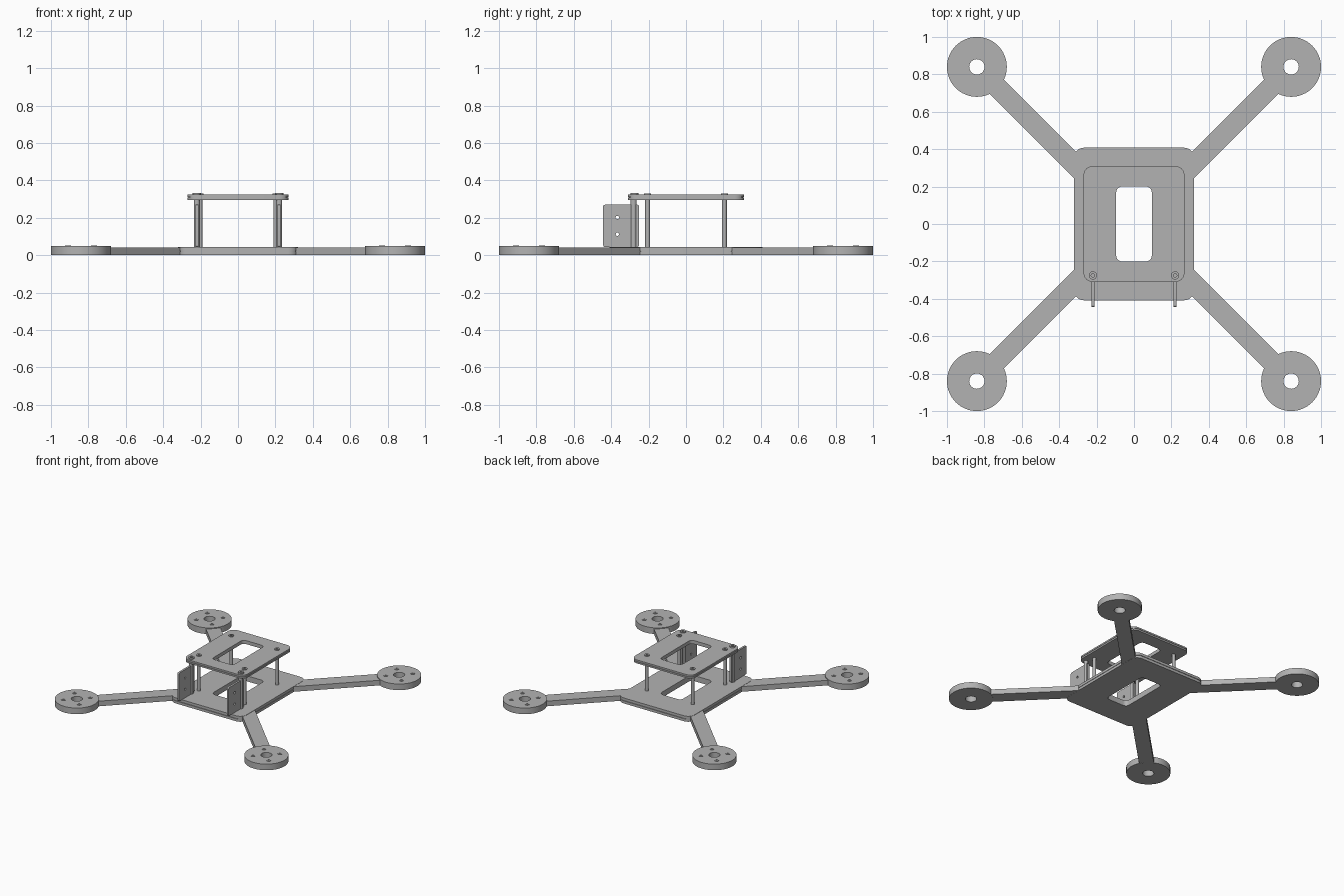
import bpy, bmesh, math
from mathutils import Matrix, Vector

if "Cube" in bpy.data.objects:
    bpy.data.objects.remove(bpy.data.objects["Cube"], do_unlink=True)

grey = bpy.data.materials.new("frame grey")
grey.use_nodes = True
COLOUR = (0.45, 0.45, 0.45, 1)
grey.diffuse_color = COLOUR
grey.node_tree.nodes["Principled BSDF"].inputs["Base Color"].default_value = COLOUR


def add_mesh(name, bm, matrix=Matrix()):
    """Clean up a bmesh and link it as a smooth-by-angle object."""
    bmesh.ops.remove_doubles(bm, verts=bm.verts, dist=1e-5)
    bmesh.ops.transform(bm, matrix=matrix, verts=bm.verts)
    bmesh.ops.recalc_face_normals(bm, faces=bm.faces)
    mesh = bpy.data.meshes.new(name)
    bm.to_mesh(mesh)
    bm.free()
    mesh.shade_smooth()
    mesh.set_sharp_from_angle(angle=math.radians(35))
    mesh.materials.clear()
    mesh.materials.append(grey)
    obj = bpy.data.objects.new(name, mesh)
    bpy.context.collection.objects.link(obj)
    return obj


def circle(r, n=48, cx=0, cy=0):
    return [(cx + r * math.cos(math.tau * i / n), cy + r * math.sin(math.tau * i / n))
            for i in range(n)]


def rounded_rect(w, h, r, seg=6):
    """Outline of half-width w and half-height h with corner radius r."""
    pts = []
    for k, (sx, sy) in enumerate([(1, 1), (-1, 1), (-1, -1), (1, -1)]):
        for i in range(seg + 1):
            a = math.pi / 2 * (k + i / seg)
            pts.append((sx * (w - r) + r * math.cos(a), sy * (h - r) + r * math.sin(a)))
    return pts


def plate(name, loops, z0, z1, matrix=Matrix()):
    """Flat plate: the first loop is the outline, the others are holes."""
    curve = bpy.data.curves.new(name, "CURVE")
    curve.dimensions = "2D"
    curve.fill_mode = "BOTH"
    curve.extrude = (z1 - z0) / 2
    for loop in loops:
        spline = curve.splines.new("POLY")
        spline.points.add(len(loop) - 1)
        for p, (x, y) in zip(spline.points, loop):
            p.co = (x, y, 0, 1)
        spline.use_cyclic_u = True
    temp = bpy.data.objects.new("temp", curve)
    bpy.context.collection.objects.link(temp)
    bpy.context.view_layer.update()
    mesh = bpy.data.meshes.new_from_object(temp.evaluated_get(
        bpy.context.evaluated_depsgraph_get()))
    bm = bmesh.new()
    bm.from_mesh(mesh)
    bpy.data.objects.remove(temp, do_unlink=True)
    bpy.data.curves.remove(curve)
    bpy.data.meshes.remove(mesh)
    return add_mesh(name, bm, matrix @ Matrix.Translation((0, 0, (z0 + z1) / 2)))


def cylinder(name, x, y, z0, z1, r, n=20):
    bm = bmesh.new()
    bmesh.ops.create_cone(bm, cap_ends=True, segments=n, radius1=r, radius2=r, depth=z1 - z0)
    return add_mesh(name, bm, Matrix.Translation((x, y, (z0 + z1) / 2)))


def screw(name, x, y, z, r, h):
    """Screw head with a hexagonal socket."""
    place = Matrix.Translation((x, y, 0))
    plate(name, [circle(r, 20), circle(r * 0.45, 6)], z - 0.002, z + h, place)


def layered_plate(name, w, h, z0, z1, r):
    """Two sheets around a thin recessed core, with a rounded window."""
    window = rounded_rect(0.095, 0.2, 0.03)
    mid, gap = (z0 + z1) / 2, 0.0015
    plate(name + "_lower_sheet", [rounded_rect(w, h, r), window], z0, mid - gap)
    plate(name + "_upper_sheet", [rounded_rect(w, h, r), window], mid + gap, z1)
    plate(name + "_core", [rounded_rect(w - 0.005, h - 0.005, r - 0.005), window],
          mid - gap, mid + gap)


# Base and top plates
layered_plate("base_plate", 0.322, 0.408, 0.0, 0.044, 0.055)
layered_plate("top_plate", 0.27, 0.31, 0.296, 0.324, 0.05)

# Four arms with motor mounts
MOUNT = 0.84
for sy, front in ((-1, "front"), (1, "back")):
    for sx, side in ((1, "left"), (-1, "right")):
        tag = f"{front}_{side}"
        turn = Matrix.Rotation(math.atan2(sy, sx), 4, "Z")
        bm = bmesh.new()
        bmesh.ops.create_cube(bm, size=1, matrix=turn @ Matrix.Translation((0.705, 0, 0.0215))
                              @ Matrix.Diagonal((0.69, 0.108, 0.041, 1)))
        add_mesh(f"{tag}_arm", bm)
        place = Matrix.Translation((sx * MOUNT, sy * MOUNT, 0))
        plate(f"{tag}_motor_mount", [circle(0.16, 64), circle(0.041, 32)], 0, 0.049, place)
        for dx in (-1, 1):
            for dy in (-1, 1):
                screw(f"{tag}_mount_screw", sx * MOUNT + dx * 0.07, sy * MOUNT + dy * 0.07,
                      0.049, 0.016, 0.004)

        # Standoff between the plates, with screws
        cylinder(f"{tag}_standoff", sx * 0.203, sy * 0.205, 0.044, 0.296, 0.013)
        screw(f"{tag}_standoff_screw", sx * 0.203, sy * 0.205, 0.324, 0.019, 0.007)

# Front side panels with their support posts
for sx, side in ((1, "left"), (-1, "right")):
    x = sx * 0.22
    upright = Matrix.Translation((x, -0.347, 0.157)) @ Matrix(
        ((0, 0, 1, 0), (1, 0, 0, 0), (0, 1, 0, 0), (0, 0, 0, 1)))
    plate(f"{side}_side_panel",
          [rounded_rect(0.096, 0.113, 0.01), circle(0.009, 16, -0.02, 0.045),
           circle(0.009, 16, -0.02, -0.045)], -0.008, 0.008, upright)
    cylinder(f"{side}_panel_post", x, -0.28, 0.044, 0.296, 0.016)
    screw(f"{side}_panel_post_screw", x, -0.275, 0.324, 0.022, 0.01)
